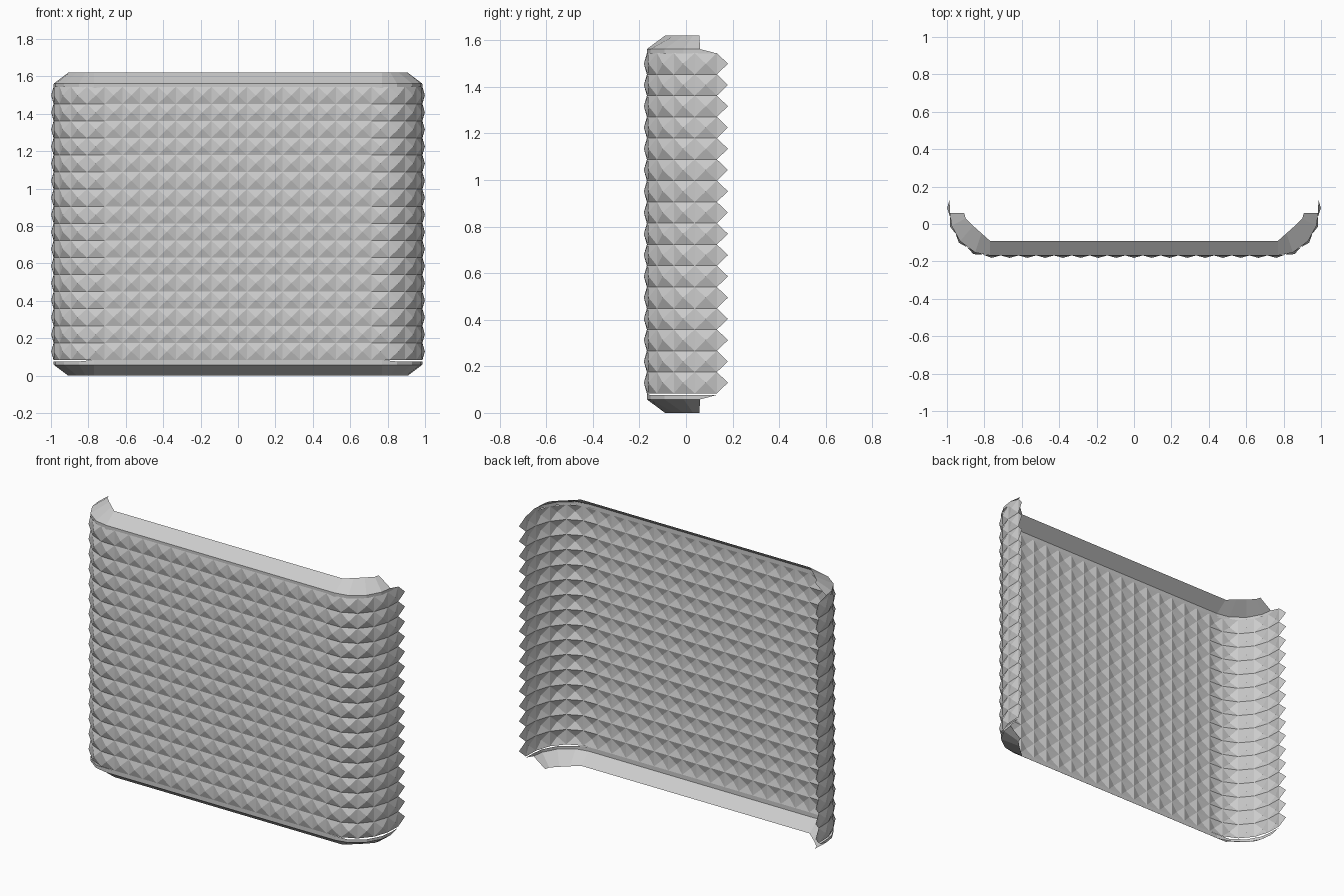
import bpy
import bmesh
from math import sin, cos, pi, hypot
from mathutils import Vector

cube = bpy.data.objects.get("Cube")
if cube:
    bpy.data.objects.remove(cube, do_unlink=True)

HEIGHT = 1.62
COLS, ROWS = 26, 16              # quilted cells across and up
ROW_H, Z0 = 0.0913, 0.084        # cell height, lowest seam
BUMP = 0.013                     # how far each quilted point stands out
FLAT_X, FRONT_Y = 0.77, -0.168
RX, RY, EDGE_Y = 0.216, 0.245, 0.18

grey = bpy.data.materials.new("soft grey")
grey.use_nodes = True
colour = (0.6, 0.6, 0.6, 1)
grey.diffuse_color = colour
grey.node_tree.nodes["Principled BSDF"].inputs["Base Color"].default_value = colour


def make_object(name, bm):
    bmesh.ops.remove_doubles(bm, verts=bm.verts, dist=1e-5)
    mesh = bpy.data.meshes.new(name)
    bm.to_mesh(mesh)
    bm.free()
    mesh.materials.append(grey)
    obj = bpy.data.objects.new(name, mesh)
    bpy.context.collection.objects.link(obj)


# Half of the plan outline: flat front, rounded corner, short side
half = [(0, FRONT_Y)]
for i in range(41):
    a = pi / 2 * i / 40
    half.append((FLAT_X + RX * sin(a), FRONT_Y + RY * (1 - cos(a))))
half.append((FLAT_X + RX, EDGE_Y))
steps = [hypot(b[0] - a[0], b[1] - a[1]) for a, b in zip(half, half[1:])]
HALF_LEN = sum(steps)


def outline(s):
    """Point and outward normal at distance s from the middle."""
    side = -1 if s < 0 else 1
    d = abs(s)
    for a, b, step in zip(half, half[1:], steps):
        if d <= step + 1e-6:
            break
        d -= step
    dx, dy = (b[0] - a[0]) / step, (b[1] - a[1]) / step
    return (Vector((side * (a[0] + dx * d), a[1] + dy * d, 0)),
            Vector((side * dy, -dx, 0)))


def place(col, z, out=0):
    p, n = outline((col / COLS * 2 - 1) * HALF_LEN)
    p = p + n * out
    p.z = z
    return p


# Quilted panel: seams between cells, a raised point in each cell,
# cut through the outermost points so both edges are toothed
bm = bmesh.new()
for r in range(ROWS):
    low, high = Z0 + r * ROW_H, Z0 + (r + 1) * ROW_H
    for c in range(COLS + 1):
        tip = bm.verts.new(place(c, (low + high) / 2, BUMP))
        corners = []
        if c > 0:
            corners += [place(c - 0.5, high), place(c - 0.5, low)]
        if c < COLS:
            corners += [place(c + 0.5, low), place(c + 0.5, high)]
        ring = [bm.verts.new(p) for p in corners]
        pairs = list(zip(ring, ring[1:]))
        if len(ring) == 4:
            pairs.append((ring[3], ring[0]))
        for a, b in pairs:
            bm.faces.new((a, b, tip))
make_object("quilted_panel", bm)

# Bevelled lips along the top and bottom, turned in towards the back
outer = [(0.77, -0.168), (0.85, -0.152), (0.93, -0.092), (0.975, -0.01), (0.985, 0.06)]
inner = [(0.77, -0.09), (0.815, -0.05), (0.86, -0.01), (0.9, 0.03), (0.908, 0.058)]


def mirrored(points):
    return [(-x, y) for x, y in reversed(points)] + points


for name, top in (("top_lip", True), ("bottom_lip", False)):
    bm = bmesh.new()

    def vert(x, y, depth):
        return bm.verts.new((x, y, HEIGHT - depth if top else depth))

    def strip(row_a, row_b):
        for a, b, c, d in zip(row_a, row_a[1:], row_b[1:], row_b):
            bm.faces.new((a, b, c, d) if top else (d, c, b, a))

    seam = [vert(x, y, 0.084 if abs(x) < 0.8 else 0.076) for x, y in mirrored(outer)]
    fold = [vert(x, y, 0.058) for x, y in mirrored(outer)]
    rim = [vert(x, y, 0) for x, y in mirrored(inner)]
    strip(seam, fold)
    strip(fold, rim)
    # Small gusset joining each lip end to the toothed edge
    for side, i in ((-1, 0), (1, -1)):
        corner = vert(side * 0.986, 0.13, 0.076)
        tri = (seam[i], corner, fold[i])
        bm.faces.new(tri if (side > 0) == top else tri[::-1])
    make_object(name, bm)
